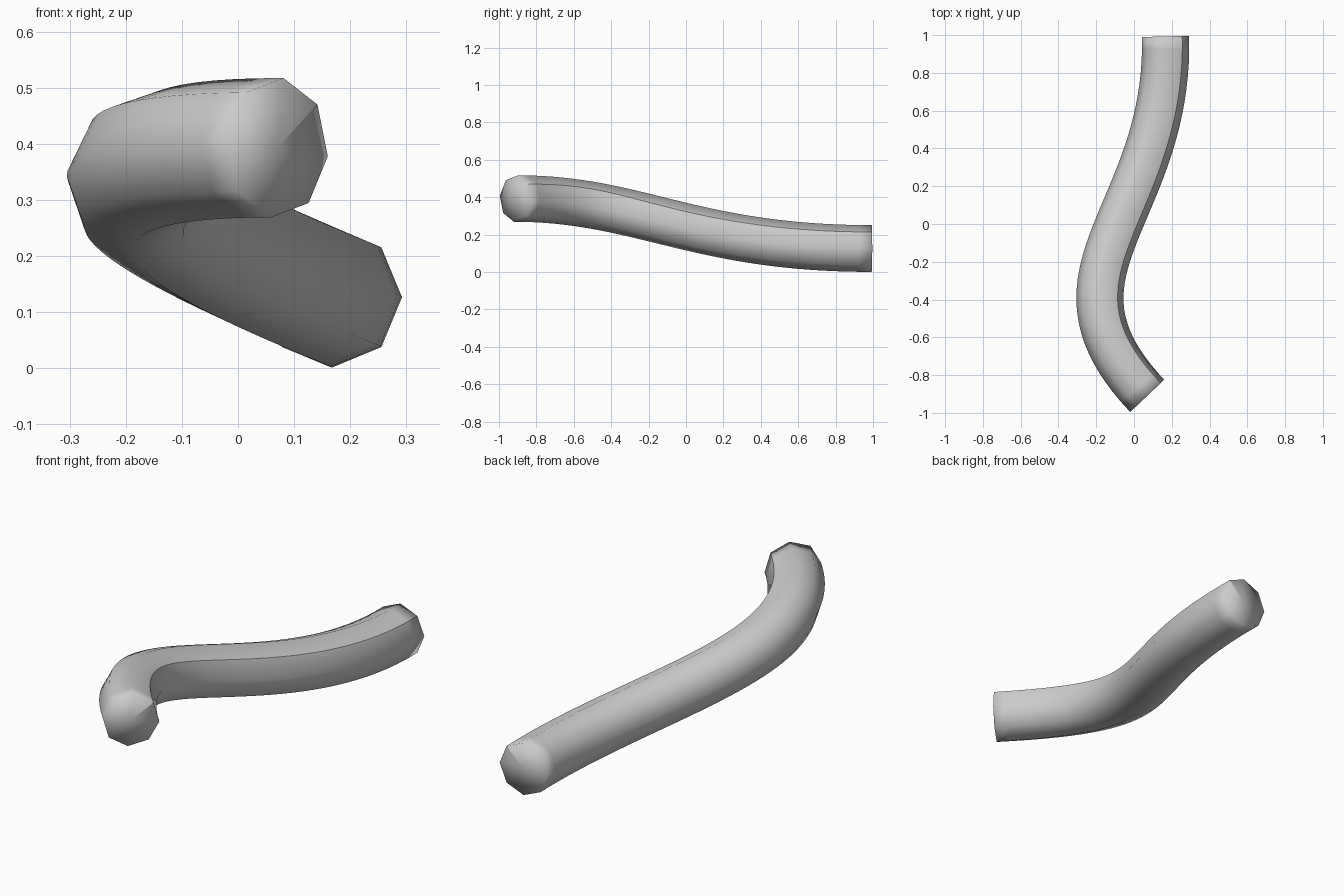
import bpy, bmesh, math
from mathutils import Vector

if "Cube" in bpy.data.objects:
    bpy.data.objects.remove(bpy.data.objects["Cube"])

SIDES, STEPS, R = 8, 40, 0.125

# Centre line: one S-shaped cubic curve, level at both ends
P = [Vector(p) for p in ((0.07, -0.91, 0.393), (-0.555, -0.25, 0.393),
                         (0.19, 0.04, 0.126), (0.167, 0.993, 0.126))]


def point(t):
    s = 1 - t
    return P[0]*s**3 + P[1]*3*s*s*t + P[2]*3*s*t*t + P[3]*t**3


def tangent(t):
    s = 1 - t
    d = (P[1]-P[0])*s*s + (P[2]-P[1])*2*s*t + (P[3]-P[2])*t*t
    return d.normalized()


# Sweep an octagon along the curve with a slight roll at the front
bm = bmesh.new()
rings = []
for i in range(STEPS + 1):
    t = i / STEPS
    d = tangent(t)
    right = d.cross(Vector((0, 0, 1))).normalized()
    up = right.cross(d)
    roll = math.radians(-7) * (1 - t)**2
    ring = []
    for k in range(SIDES):
        a = roll + 2*math.pi*k/SIDES
        ring.append(bm.verts.new(point(t) + R*(math.cos(a)*right + math.sin(a)*up)))
    rings.append(ring)
for r0, r1 in zip(rings, rings[1:]):
    for k in range(SIDES):
        j = (k + 1) % SIDES
        bm.faces.new((r0[k], r0[j], r1[j], r1[k]))

# End caps as triangle fans
hubs = []
for ring, t in ((rings[0], 0), (rings[-1], 1)):
    hub = bm.verts.new(point(t))
    hubs.append((hub, ring))
    for k in range(SIDES):
        bm.faces.new((hub, ring[k], ring[(k + 1) % SIDES]))
bmesh.ops.recalc_face_normals(bm, faces=bm.faces)

# Smooth all round, with one sharp lengthwise seam
for f in bm.faces:
    f.smooth = True
for r0, r1 in zip(rings, rings[1:]):
    bm.edges.get((r0[1], r1[1])).smooth = False
for hub, ring in hubs:
    bm.edges.get((hub, ring[1])).smooth = False

me = bpy.data.meshes.new("curved_tube")
bm.to_mesh(me)
bm.free()
bpy.context.collection.objects.link(bpy.data.objects.new("curved_tube", me))
